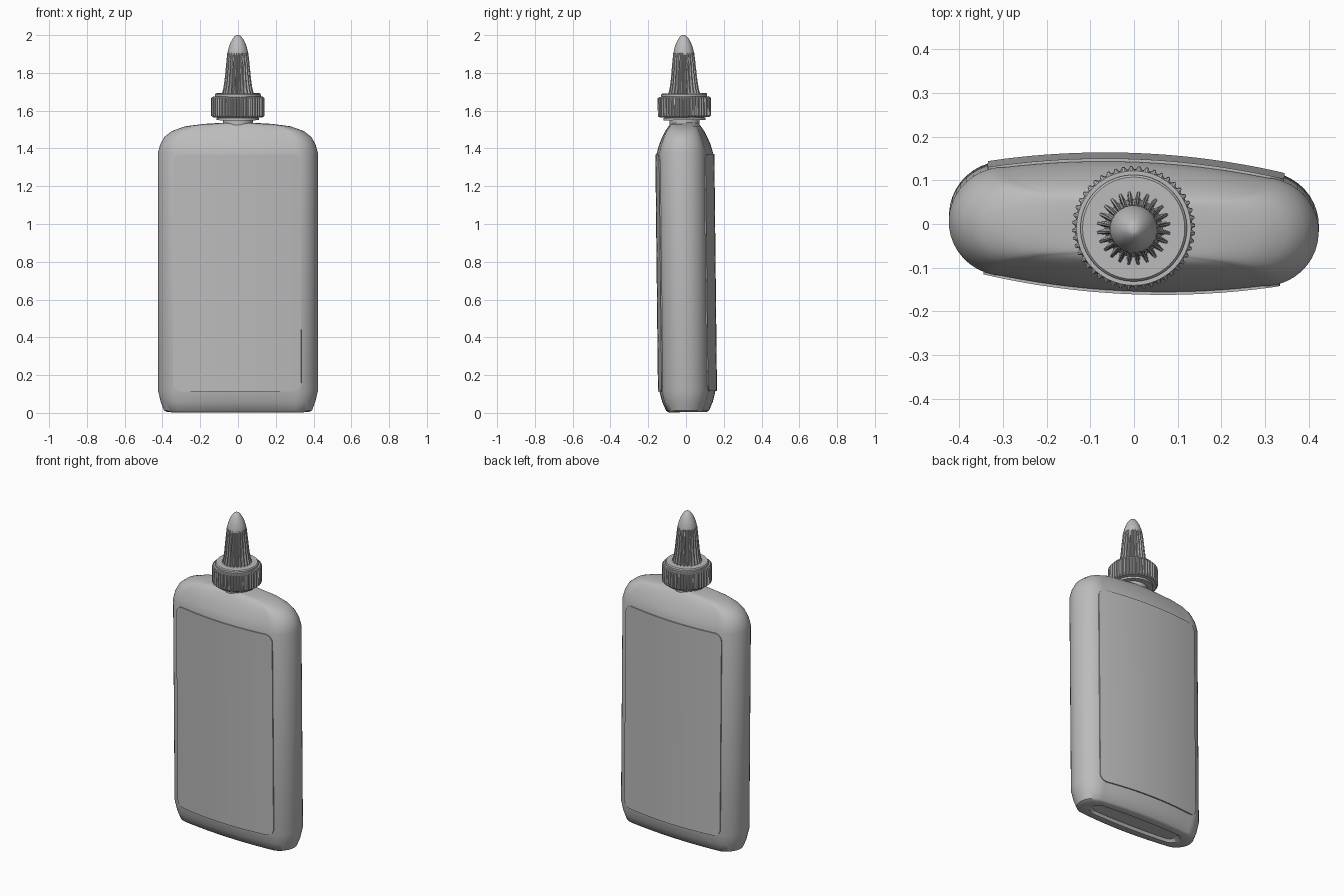
import bpy, bmesh, math
from mathutils import Matrix

cube = bpy.data.objects.get("Cube")
if cube:
    bpy.data.objects.remove(cube, do_unlink=True)

grey = bpy.data.materials.new("plain grey plastic")
grey.use_nodes = True
COLOUR = (0.5, 0.5, 0.5, 1)
grey.diffuse_color = COLOUR
grey.node_tree.nodes["Principled BSDF"].inputs["Base Color"].default_value = COLOUR

# the whole bottle stands slightly turned and leaning
POSE = (Matrix.Translation((0, 0.009, 0)) @ Matrix.Rotation(-0.04, 4, "Z")
        @ Matrix.Rotation(0.011, 4, "X"))


def finish(name, bm, angle=35):
    bmesh.ops.recalc_face_normals(bm, faces=bm.faces)
    bm.transform(POSE)
    mesh = bpy.data.meshes.new(name)
    bm.to_mesh(mesh)
    bm.free()
    obj = bpy.data.objects.new(name, mesh)
    bpy.context.collection.objects.link(obj)
    mesh.materials.append(grey)
    bpy.ops.object.select_all(action="DESELECT")
    obj.select_set(True)
    bpy.context.view_layer.objects.active = obj
    bpy.ops.object.shade_smooth_by_angle(angle=math.radians(angle))
    return obj


def loft(name, rings, angle=35):
    """Skin a list of closed rings of points and cap both ends."""
    bm = bmesh.new()
    loops = [[bm.verts.new(p) for p in ring] for ring in rings]
    for a, b in zip(loops, loops[1:]):
        for i in range(len(a)):
            j = (i + 1) % len(a)
            bm.faces.new((a[i], a[j], b[j], b[i]))
    bm.faces.new(loops[0])
    bm.faces.new(loops[-1])
    return finish(name, bm, angle)


def section(hx, hy, z, steps=10):
    """Flat oval: bowed front and back with elliptical ends."""
    bow = 0.16 * hy
    end = min(0.85 * hy, 0.6 * hx)
    flat = hx - end
    half = [(flat * u, hy - bow * u * u) for u in (i / steps for i in range(-steps, steps))]
    for i in range(2 * steps):
        t = math.pi / 2 - math.pi * i / (2 * steps)
        half.append((flat + end * math.cos(t), (hy - bow) * math.sin(t)))
    return [(x, y, z) for x, y in half] + [(-x, -y, z) for x, y in half]


def circle(r, z, n=64):
    return [(r * math.cos(2 * math.pi * i / n), r * math.sin(2 * math.pi * i / n), z)
            for i in range(n)]


def ribbed(outer, inner, z, teeth, pattern):
    """Ring whose radius steps between inner (0) and outer (1)."""
    n = teeth * len(pattern)
    ring = []
    for i in range(n):
        r = inner + (outer - inner) * pattern[i % len(pattern)]
        a = 2 * math.pi * i / n
        ring.append((r * math.cos(a), r * math.sin(a), z))
    return ring


# bottle body, with a recessed base
BODY = [(0.29, 0.05, 0.02), (0.31, 0.06, 0.004), (0.375, 0.10, 0.004), (0.392, 0.112, 0.012),
        (0.41, 0.133, 0.06), (0.424, 0.148, 0.12), (0.424, 0.148, 1.375),
        (0.412, 0.135, 1.42), (0.39, 0.118, 1.46), (0.35, 0.102, 1.492),
        (0.28, 0.085, 1.517), (0.18, 0.075, 1.53), (0.08, 0.066, 1.536)]
loft("bottle_body", [section(*row) for row in BODY], 40)


# raised label panels with rounded corners
def panel(name, side):
    half, low, high, corner, count = 0.34, 0.115, 1.37, 0.045, 40
    bm = bmesh.new()
    columns = []
    for i in range(count + 1):
        x = -half * math.cos(math.pi * i / count)
        over = max(0, abs(x) - (half - corner))
        cut = corner - math.sqrt(max(0, corner ** 2 - over ** 2))
        y = side * (0.155 - 0.032 * (x / half) ** 2)
        columns.append([bm.verts.new((x, y, z)) for z in (low + cut, high - cut)])
    for a, b in zip(columns, columns[1:]):
        bm.faces.new((a[0], b[0], b[1], a[1]))
    made = bmesh.ops.extrude_face_region(bm, geom=bm.faces[:])
    inner = [v for v in made["geom"] if isinstance(v, bmesh.types.BMVert)]
    bmesh.ops.translate(bm, verts=inner, vec=(0, -side * 0.022, 0))
    finish(name, bm)


panel("front_label_panel", -1)
panel("back_label_panel", 1)

# neck with its lower ring
loft("neck", [circle(*p) for p in ((0.08, 1.525), (0.08, 1.55), (0.112, 1.55),
                                   (0.112, 1.562), (0.1, 1.566), (0.1, 1.6))])

# gripped cap collar with a stepped top
loft("cap_collar", [ribbed(o, i, z, 48, (0, 0, 1, 1)) for o, i, z in
                    ((0.131, 0.131, 1.565), (0.141, 0.134, 1.573),
                     (0.141, 0.134, 1.667), (0.131, 0.131, 1.675))], 25)
loft("cap_step", [circle(*p) for p in ((0.122, 1.66), (0.122, 1.686), (0.117, 1.692))])

# fluted nozzle
FLUTES = [(0.085, 0.066, 1.688), (0.077, 0.063, 1.72), (0.071, 0.06, 1.76),
          (0.066, 0.057, 1.81), (0.061, 0.054, 1.86), (0.056, 0.052, 1.905)]
loft("nozzle_flutes", [ribbed(o, i, z, 24, (0, 0, 1, 1)) for o, i, z in FLUTES], 25)

# smooth pointed tip
TIP = [(0.055, 1.895), (0.054, 1.91), (0.048, 1.935), (0.039, 1.96), (0.028, 1.98),
       (0.018, 1.993), (0.01, 1.999), (0.006, 2.0)]
loft("nozzle_tip", [circle(r, z, 32) for r, z in TIP], 45)
